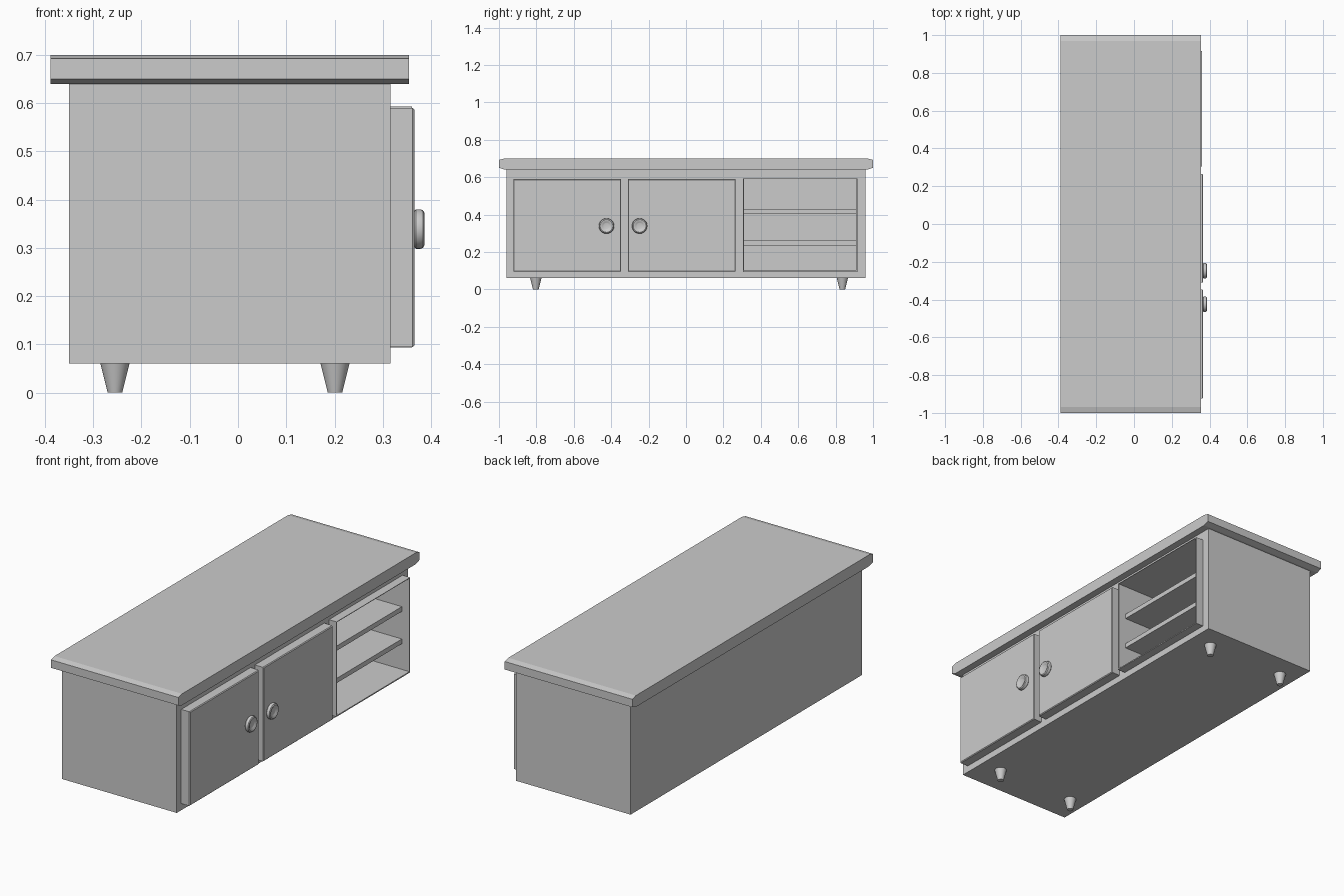
import bpy, bmesh, math
from mathutils import Matrix

if "Cube" in bpy.data.objects:
    bpy.data.objects.remove(bpy.data.objects["Cube"])


def mesh_object(name, bm):
    bmesh.ops.recalc_face_normals(bm, faces=bm.faces[:])
    me = bpy.data.meshes.new(name)
    bm.to_mesh(me)
    bm.free()
    ob = bpy.data.objects.new(name, me)
    bpy.context.collection.objects.link(ob)
    return ob


def add_box(bm, x0, x1, y0, y1, z0, z1):
    m = Matrix.Translation(((x0 + x1) / 2, (y0 + y1) / 2, (z0 + z1) / 2))
    m = m @ Matrix.Diagonal((x1 - x0, y1 - y0, z1 - z0, 1))
    return bmesh.ops.create_cube(bm, size=1, matrix=m)["verts"]


def boxes(name, *dims):
    bm = bmesh.new()
    for d in dims:
        add_box(bm, *d)
    return mesh_object(name, bm)


def lathe(name, profile, matrix, segments=32):
    bm = bmesh.new()
    vs = [bm.verts.new((r, 0, h)) for r, h in profile]
    es = [bm.edges.new(p) for p in zip(vs, vs[1:])]
    bmesh.ops.spin(bm, geom=vs + es, axis=(0, 0, 1), cent=(0, 0, 0),
                   angle=2 * math.pi, steps=segments)
    bmesh.ops.remove_doubles(bm, verts=bm.verts[:], dist=0.0001)
    bm.transform(matrix)
    ob = mesh_object(name, bm)
    bpy.ops.object.select_all(action='DESELECT')
    ob.select_set(True)
    bpy.context.view_layer.objects.active = ob
    bpy.ops.object.shade_smooth_by_angle(angle=math.radians(35))
    return ob


BACK, FRONT = -0.35, 0.316
Y0, Y1, Z0, Z1 = 0.31, 0.91, 0.10, 0.59   # open compartment

# Table top: chamfered end profile extruded across the depth
bm = bmesh.new()
half = [(0.97, 0.64), (1.0, 0.65), (1.0, 0.692), (0.97, 0.70)]
outline = half + [(-y, z) for y, z in reversed(half)]
face = bm.faces.new([bm.verts.new((-0.388, y, z)) for y, z in outline])
ext = bmesh.ops.extrude_face_region(bm, geom=[face], use_keep_orig=True)
bmesh.ops.translate(bm, vec=(0.742, 0, 0),
                    verts=[v for v in ext["geom"] if isinstance(v, bmesh.types.BMVert)])
mesh_object("table_top", bm)

# Carcass: closed cupboard block plus walls around the open compartment
boxes("cabinet_body",
      (BACK, FRONT, -0.96, Y0, 0.06, 0.64),
      (BACK, FRONT, Y1, 0.96, 0.06, 0.64),
      (BACK, FRONT, Y0, Y1, 0.06, Z0),
      (BACK, FRONT, Y0, Y1, Z1, 0.64),
      (BACK, BACK + 0.01, Y0, Y1, Z0, Z1))

# Thin frame standing proud around the open compartment
t, fx = 0.006, 0.36
boxes("compartment_frame",
      (FRONT, fx, Y0 - t, Y0, Z0 - t, Z1 + t / 2),
      (FRONT, fx, Y1, Y1 + t, Z0 - t, Z1 + t / 2),
      (FRONT, fx, Y0, Y1, Z0 - t, Z0),
      (FRONT, fx, Y0, Y1, Z1, Z1 + t / 2))

# Shelves
for i, z in enumerate((0.235, 0.405)):
    boxes(f"shelf_{i + 1}", (BACK + 0.01, FRONT, Y0, Y1, z, z + 0.025))

# Doors with a slight chamfer on the front face
for i, yc in enumerate((-0.635, -0.023)):
    bm = bmesh.new()
    add_box(bm, FRONT, 0.366, yc - 0.288, yc + 0.288, 0.095, 0.59)
    edges = [e for e in bm.edges if all(v.co.x > 0.36 for v in e.verts)]
    bmesh.ops.bevel(bm, geom=edges, offset=0.004, segments=1, affect='EDGES')
    mesh_object(f"door_{i + 1}", bm)

# Round knobs with a dished centre
knob = [(0, 0), (0.038, 0), (0.041, 0.003), (0.041, 0.012), (0.039, 0.017),
        (0.034, 0.020), (0.028, 0.0195), (0.019, 0.014), (0.016, 0.013), (0, 0.013)]
for i, y in enumerate((-0.425, -0.248)):
    lathe(f"knob_{i + 1}", knob,
          Matrix.Translation((0.366, y, 0.339)) @ Matrix.Rotation(math.pi / 2, 4, 'Y'))

# Tapered legs
leg = [(0, 0), (0.015, 0), (0.030, 0.06), (0, 0.06)]
for i, (x, y) in enumerate((x, y) for x in (-0.255, 0.201) for y in (-0.803, 0.836)):
    lathe(f"leg_{i + 1}", leg, Matrix.Translation((x, y, 0)))
